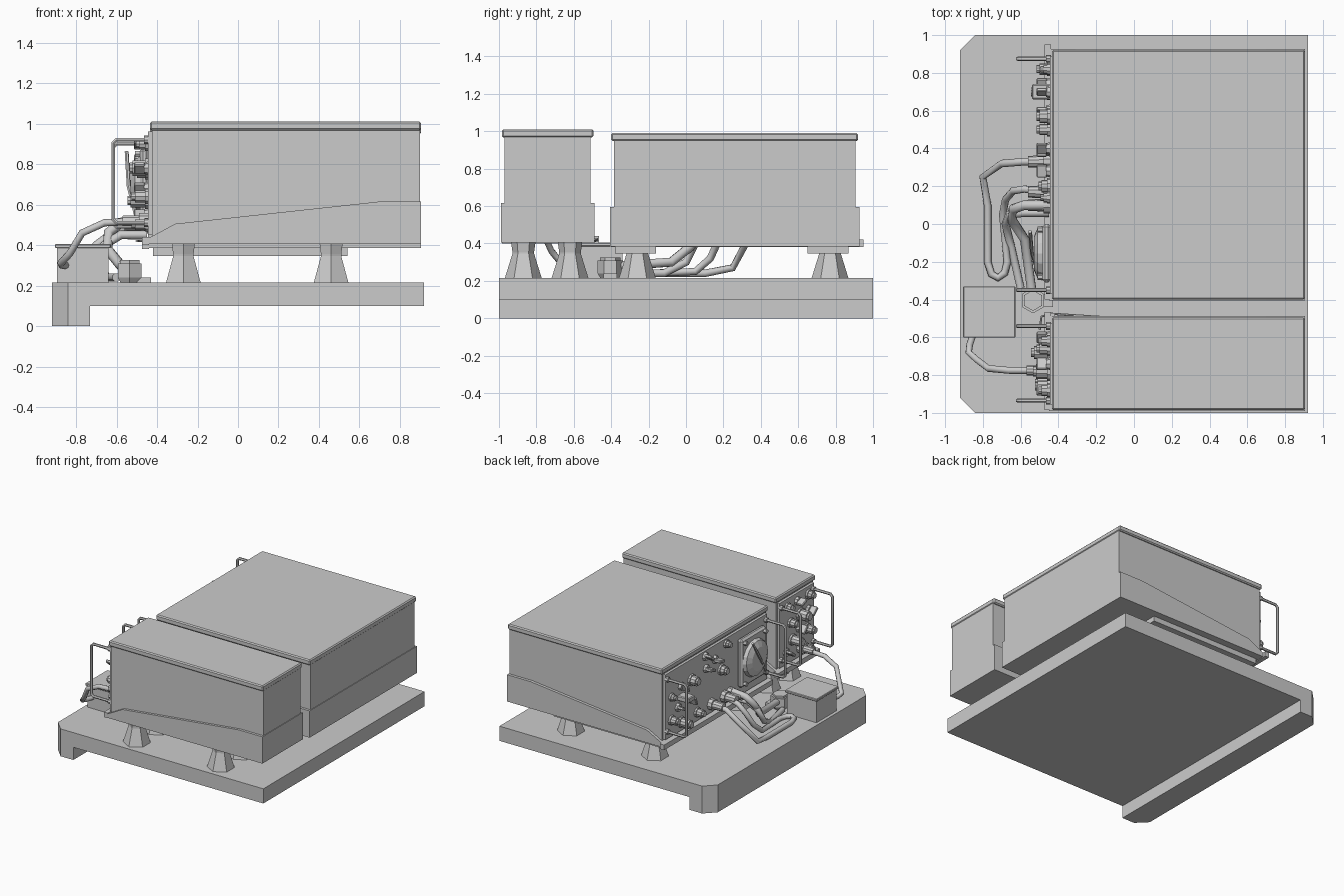
import bpy, bmesh, math, random
from mathutils import Vector, Matrix

cube = bpy.data.objects.get("Cube")
if cube:
    bpy.data.objects.remove(cube, do_unlink=True)

random.seed(4)
grey = bpy.data.materials.new("plain_grey")
grey.use_nodes = True
colour = (0.6, 0.6, 0.6, 1)
grey.diffuse_color = colour
grey.node_tree.nodes["Principled BSDF"].inputs["Base Color"].default_value = colour


def finish(name, bm, bevel=0.0):
    bmesh.ops.recalc_face_normals(bm, faces=bm.faces)
    mesh = bpy.data.meshes.new(name)
    bm.to_mesh(mesh)
    bm.free()
    mesh.materials.append(grey)
    ob = bpy.data.objects.new(name, mesh)
    bpy.context.collection.objects.link(ob)
    if bevel:
        mod = ob.modifiers.new("edge", "BEVEL")
        mod.width, mod.segments = bevel, 1
    return ob


def box(name, x, y, z, bevel=0.0):
    bm = bmesh.new()
    bmesh.ops.create_cube(bm, size=1)
    for v in bm.verts:
        for i, (lo, hi) in enumerate((x, y, z)):
            v.co[i] = lo if v.co[i] < 0 else hi
    return finish(name, bm, bevel)


def extrude(name, points, direction, bevel=0.0):
    bm = bmesh.new()
    face = bm.faces.new([bm.verts.new(p) for p in points])
    new = bmesh.ops.extrude_face_region(bm, geom=[face])["geom"]
    bmesh.ops.translate(bm, vec=direction,
                        verts=[g for g in new if isinstance(g, bmesh.types.BMVert)])
    return finish(name, bm, bevel)


def turned(name, origin, axis, rings, sides):
    """Stack of (distance, radius) rings along an axis, capped at both ends."""
    bm = bmesh.new()
    turn = Vector((0, 0, 1)).rotation_difference(Vector(axis)).to_matrix()
    loops = []
    for d, r in rings:
        loop = []
        for i in range(sides):
            a = math.tau * i / sides + math.pi / 2
            p = turn @ Vector((r * math.cos(a), r * math.sin(a), d))
            loop.append(bm.verts.new(p + Vector(origin)))
        loops.append(loop)
    for a, b in zip(loops, loops[1:]):
        for i in range(sides):
            j = (i + 1) % sides
            bm.faces.new((a[i], a[j], b[j], b[i]))
    bm.faces.new(loops[0])
    bm.faces.new(loops[-1])
    return finish(name, bm)


def tube(name, points, radius, resolution=1):
    cu = bpy.data.curves.new(name, "CURVE")
    cu.dimensions = "3D"
    cu.bevel_depth, cu.bevel_resolution = radius, resolution
    cu.use_fill_caps = True
    sp = cu.splines.new("POLY")
    sp.points.add(len(points) - 1)
    for p, co in zip(sp.points, points):
        p.co = (*co, 1)
    cu.materials.append(grey)
    ob = bpy.data.objects.new(name, cu)
    bpy.context.collection.objects.link(ob)
    bpy.ops.object.select_all(action="DESELECT")
    ob.select_set(True)
    bpy.context.view_layer.objects.active = ob
    bpy.ops.object.convert(target="MESH")
    bpy.ops.object.shade_smooth_by_angle(angle=math.radians(50))


# Base plate with clipped corners and a deep lip along one edge
E, C = 0.92, 0.84
extrude("base_plate", [(E, -1, 0.1), (E, 1, 0.1), (-C, 1, 0.1), (-E, C + 0.08, 0.1),
                       (-E, -C - 0.08, 0.1), (-C, -1, 0.1)], (0, 0, 0.115))
extrude("base_lip", [(-0.73, -1, 0), (-0.73, 1, 0), (-C, 1, 0), (-E, E, 0),
                     (-E, -E, 0), (-C, -1, 0)], (0, 0, 0.1))


# Equipment cases: body, lid, sloping tray, panel lip, corner handles
def case(prefix, y0, y1, drop):
    top = 1.01 - drop
    box(prefix + "_body", (-0.425, 0.9), (y0 + 0.015, y1 - 0.015), (0.42 - drop, top - 0.02))
    box(prefix + "_lid", (-0.435, 0.905), (y0, y1), (top - 0.043, top), 0.008)
    side = [(-0.45, 0.405), (0.905, 0.405), (0.905, 0.615), (0.7, 0.615),
            (-0.31, 0.505), (-0.45, 0.43)]
    extrude(prefix + "_tray", [(x, y0 - 0.005, z - drop) for x, z in side],
            (0, y1 - y0 + 0.012, 0))
    box(prefix + "_tray_lip", (-0.475, -0.44), (y0, y1 + 0.03), (0.4 - drop, 0.44 - drop))
    box(prefix + "_front_panel", (-0.445, -0.42), (y0 + 0.03, y1 - 0.03),
        (0.45 - drop, top - 0.05))
    for n, y in enumerate((y0 + 0.05, y1 - 0.045)):
        lo, hi = 0.51 - drop, 0.92 - drop
        path = [(-0.44, y, lo), (-0.6, y, lo), (-0.617, y, lo + 0.017),
                (-0.617, y, hi - 0.017), (-0.6, y, hi), (-0.44, y, hi)]
        tube(f"{prefix}_handle_{n}", path, 0.011)
        for z in (lo, hi):
            turned(prefix + "_handle_foot", (-0.44, y, z), (-1, 0, 0),
                   [(0, 0.02), (0.025, 0.02)], 8)


case("small_case", -0.985, -0.495, 0.0)
case("large_case", -0.4, 0.92, 0.02)

# Hexagonal shock mounts under each case
for y in (-0.87, -0.62, -0.26, 0.77):
    for x in (-0.27, 0.46):
        turned("shock_mount", (x, y, 0.21), (0, 0, 1),
               [(0, 0.1), (0.135, 0.058), (0.145, 0.058), (0.2, 0.066)], 6)

# Mounting rails below the large tray
for y in (-0.27, 0.76):
    box("tray_rail", (-0.42, 0.54), (y - 0.11, y + 0.11), (0.345, 0.385))


# Panel fittings: round sockets, hex connectors and winged knobs
def socket(y, z, r, length):
    turned("panel_socket", (-0.44, y, z), (-1, 0, 0),
           [(0, r * 1.25), (0.02, r * 1.25), (0.02, r), (length, r),
            (length, r * 0.7), (length + 0.015, r * 0.7)], 10)


def knob(y, z):
    turned("knob_hub", (-0.44, y, z), (-1, 0, 0), [(0, 0.034), (0.025, 0.028)], 8)
    wing = box("knob_wing", (-0.515, -0.46), (-0.034, 0.034), (-0.011, 0.011), 0.005)
    wing.data.transform(Matrix.Translation((0, y, z)) @
                        Matrix.Rotation(random.uniform(0, 3), 4, "X"))


for y, z, r, length in [(0.57, 0.78, 0.036, 0.06), (0.82, 0.56, 0.03, 0.06),
                        (0.7, 0.5, 0.034, 0.09), (0.2, 0.72, 0.034, 0.05),
                        (0.14, 0.9, 0.025, 0.04), (0.82, 0.74, 0.025, 0.04),
                        (0.5, 0.5, 0.03, 0.06), (-0.78, 0.78, 0.04, 0.08),
                        (-0.68, 0.62, 0.035, 0.09), (-0.86, 0.64, 0.032, 0.07),
                        (-0.62, 0.9, 0.026, 0.05), (-0.88, 0.9, 0.03, 0.05),
                        (-0.66, 0.76, 0.03, 0.06), (-0.84, 0.5, 0.028, 0.07)]:
    socket(y, z, r, length)
for y, z in [(0.4, 0.9), (0.39, 0.8), (0.7, 0.78), (0.74, 0.63), (0.28, 0.83),
             (0.6, 0.64), (-0.74, 0.9), (-0.88, 0.78), (-0.76, 0.68), (-0.6, 0.55)]:
    knob(y, z)
box("relay_block", (-0.54, -0.44), (0.66, 0.74), (0.68, 0.72), 0.006)

# Ventilation cover with a shallow dome and a diagonal strap
box("vent_plate", (-0.485, -0.44), (-0.31, 0.0), (0.5, 0.88), 0.015)
turned("vent_dome", (-0.485, -0.155, 0.69), (-1, 0, 0),
       [(0, 0.145), (0.025, 0.135), (0.045, 0.09)], 16)
tube("vent_strap", [(-0.5, -0.28, 0.53), (-0.54, -0.155, 0.69), (-0.55, -0.04, 0.86)], 0.01)
for y in (-0.28, -0.03):
    for z in (0.53, 0.85):
        turned("vent_bolt", (-0.48, y, z), (-1, 0, 0), [(0, 0.016), (0.03, 0.016)], 6)

# Junction box with overhanging cover on the deck
box("junction_box", (-0.895, -0.64), (-0.59, -0.34), (0.21, 0.39))
box("junction_box_cover", (-0.905, -0.628), (-0.602, -0.33), (0.385, 0.405), 0.004)

# Hexagonal reservoir beside the junction box
turned("reservoir", (-0.535, -0.405, 0.21), (0, 0, 1),
       [(0, 0.05), (0.03, 0.068), (0.1, 0.068), (0.1, 0.055), (0.115, 0.055)], 6)
box("reservoir_bracket", (-0.5, -0.43), (-0.44, -0.37), (0.215, 0.24))

# Cable looped across the deck
tube("deck_cable", [(-0.45, 0.33, 0.5), (-0.58, 0.33, 0.49), (-0.7, 0.32, 0.4),
                    (-0.8, 0.25, 0.27), (-0.775, 0.1, 0.24), (-0.775, -0.2, 0.24),
                    (-0.755, -0.265, 0.24), (-0.72, -0.285, 0.24), (-0.685, -0.26, 0.24),
                    (-0.67, -0.2, 0.24), (-0.695, 0.05, 0.25), (-0.68, 0.13, 0.32),
                    (-0.64, 0.175, 0.42), (-0.58, 0.185, 0.48), (-0.45, 0.17, 0.5)], 0.02, 2)
for y in (0.33, 0.17, 0.1):
    turned("cable_plug", (-0.44, y, 0.5), (-1, 0, 0),
           [(0, 0.044), (0.04, 0.044), (0.04, 0.034), (0.12, 0.03)], 10)

# Thick hoses from the panel down to the deck
tube("upper_hose", [(-0.45, 0.1, 0.52), (-0.58, 0.1, 0.51), (-0.64, 0.08, 0.46),
                    (-0.645, 0.02, 0.38), (-0.58, -0.08, 0.3), (-0.54, -0.36, 0.28)], 0.026, 2)
tube("lower_hose", [(-0.45, 0.06, 0.45), (-0.58, 0.06, 0.45), (-0.66, 0.05, 0.4),
                    (-0.68, 0.0, 0.3), (-0.65, -0.12, 0.24), (-0.6, -0.34, 0.24)], 0.022, 2)

# Cable from the small case to the junction box
tube("side_cable", [(-0.45, -0.775, 0.52), (-0.66, -0.775, 0.51), (-0.77, -0.765, 0.46),
                    (-0.83, -0.72, 0.36), (-0.875, -0.68, 0.31), (-0.87, -0.64, 0.3),
                    (-0.85, -0.58, 0.3)], 0.018, 2)
turned("side_cable_plug", (-0.44, -0.775, 0.52), (-1, 0, 0),
       [(0, 0.04), (0.05, 0.04), (0.05, 0.028), (0.13, 0.026)], 10)

# Ground wire and latch in the gap between the cases
tube("ground_wire", [(-0.5, -0.56, 0.42), (-0.49, -0.49, 0.42), (-0.44, -0.475, 0.42),
                     (-0.18, -0.492, 0.41)], 0.006)
box("latch", (-0.47, -0.42), (-0.5, -0.47), (0.41, 0.43))
